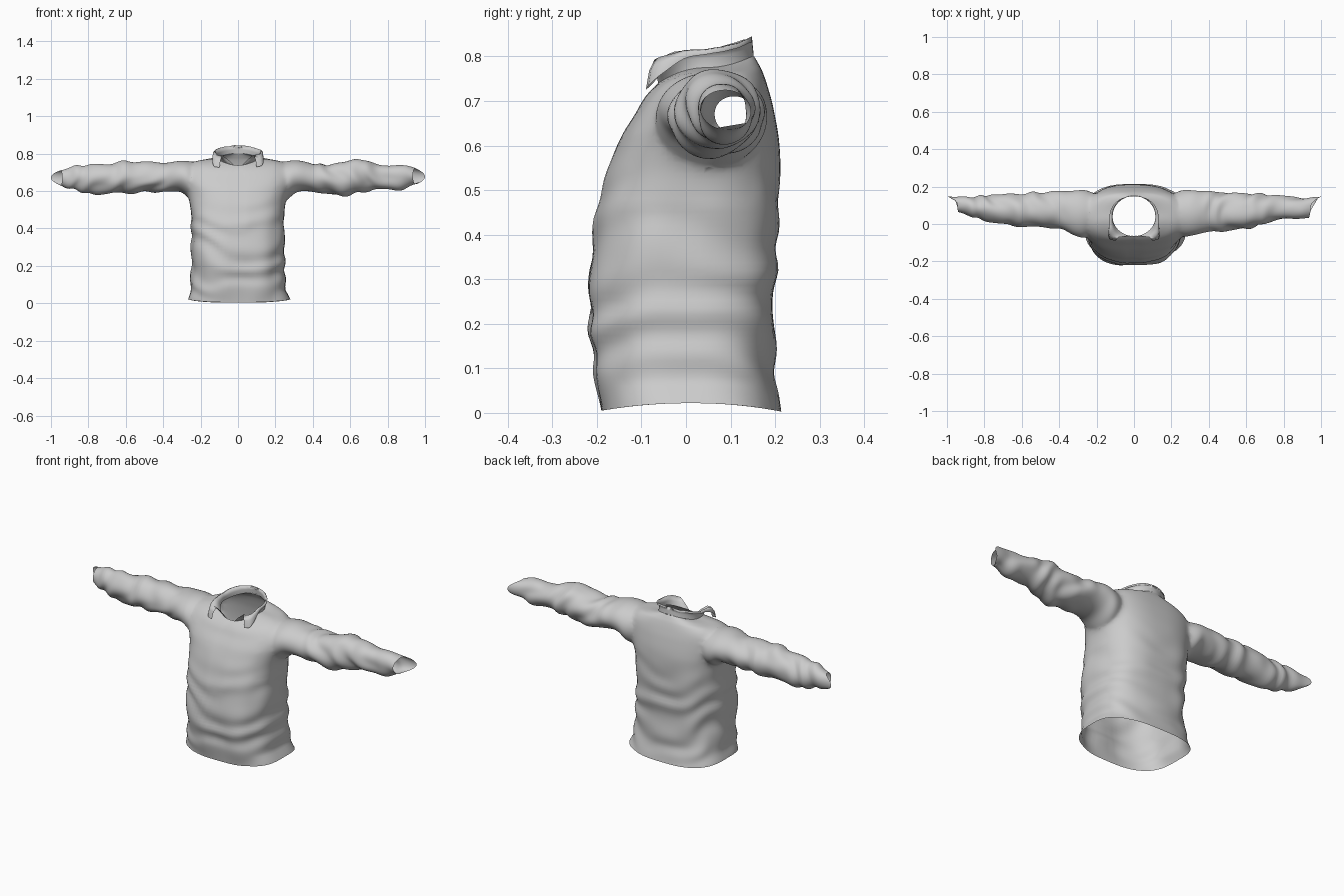
import bpy, bmesh, math
from mathutils import Vector, noise

if "Cube" in bpy.data.objects:
    bpy.data.objects.remove(bpy.data.objects["Cube"])

N = 72  # points around every ring


def resample(rows, steps):
    """Smooth (Catmull-Rom) interpolation between profile rows."""
    out = []
    for i in range(len(rows) - 1):
        p0, p1, p2 = rows[max(i - 1, 0)], rows[i], rows[i + 1]
        p3 = rows[min(i + 2, len(rows) - 1)]
        for k in range(steps):
            t = k / steps
            out.append([0.5 * (2 * b + (c - a) * t + (2 * a - 5 * b + 4 * c - d) * t * t
                               + (3 * b - a - 3 * c + d) * t ** 3)
                        for a, b, c, d in zip(p0, p1, p2, p3)])
    out.append(list(rows[-1]))
    return out


def power(v, e):
    return math.copysign(abs(v) ** e, v)


def section(row, ang):
    """row: axial mid/front/back, cross low/high, y front/back, squareness."""
    mid, front, back, lo, hi, yf, yb, n = row
    c, s = power(math.cos(ang), 2 / n), power(math.sin(ang), 2 / n)
    axial = mid + ((back if s > 0 else front) - mid) * s * s
    return axial, (lo + hi) / 2 + c * (hi - lo) / 2, (yf + yb) / 2 + s * (yb - yf) / 2


def loft(name, rows, place, steps, folds):
    """Closed tube through the rings; each end is a single n-gon."""
    bm = bmesh.new()
    rings = []
    for row in resample(rows, steps):
        centre = place(row[0], (row[3] + row[4]) / 2, (row[5] + row[6]) / 2)
        ring = []
        for k in range(N):
            p = place(*section(row, 2 * math.pi * k / N))
            out = (p - centre).normalized()
            ring.append(bm.verts.new(p + out * folds(p)))
        rings.append(ring)
    for a, b in zip(rings, rings[1:]):
        for k in range(N):
            j = (k + 1) % N
            bm.faces.new((a[k], a[j], b[j], b[k]))
    bm.faces.new(rings[0])
    bm.faces.new(rings[-1])
    bmesh.ops.recalc_face_normals(bm, faces=bm.faces)
    return finish(name, bm)


def finish(name, bm):
    me = bpy.data.meshes.new(name)
    bm.to_mesh(me)
    bm.free()
    for f in me.polygons:
        f.use_smooth = True
    ob = bpy.data.objects.new(name, me)
    bpy.context.collection.objects.link(ob)
    return ob


def torso_folds(p):
    low = max(0.0, min(1.0, (0.62 - p.z) / 0.3)) * min(1.0, p.z / 0.1)
    sag = math.sin(48 * p.z - 70 * p.x * p.x + 5 * p.x + 3 * noise.noise(p * 5))
    f = low * (0.005 * sag + 0.010 * noise.noise(Vector((p.x * 9, p.y * 9, p.z * 3))))
    # hem flares at the corners
    side = max(0.0, abs(p.x) - 0.19) / 0.08
    f += 0.022 * side * max(0.0, 1 - p.z / 0.07) * (1.0 if p.x > 0 else 0.3)
    # shallow front closure crease
    if p.y < 0 and 0.4 < p.z < 0.74:
        f -= 0.004 * math.exp(-(p.x / 0.012) ** 2)
    return f


def sleeve_folds(p):
    a = min(1.0, max(0.0, (abs(p.x) - 0.3) / 0.15)) * min(1.0, (1.0 - abs(p.x)) / 0.1)
    wave = math.sin(46 * abs(p.x) + 26 * p.z - 22 * p.y + 4 * noise.noise(p * 6))
    return max(0.0, a) * (0.005 * wave + 0.008 * noise.noise(p * 11))


# Torso: rings from hem to neckline
torso_rows = [
    (.022, .005, .003, -.262, .265, -.190, .214, 2.9),
    (.060, .060, .060, -.256, .258, -.198, .203, 2.9),
    (.130, .130, .130, -.250, .248, -.208, .197, 2.8),
    (.220, .220, .220, -.248, .248, -.217, .196, 2.7),
    (.320, .320, .320, -.248, .248, -.215, .203, 2.6),
    (.420, .420, .420, -.250, .248, -.207, .208, 2.6),
    (.510, .510, .510, -.255, .252, -.187, .210, 2.6),
    (.590, .575, .600, -.270, .270, -.165, .210, 2.5),
    (.660, .625, .680, -.285, .285, -.143, .197, 2.5),
    (.720, .670, .730, -.280, .280, -.115, .184, 2.5),
    (.755, .700, .765, -.240, .240, -.098, .172, 2.4),
    (.768, .720, .785, -.180, .180, -.083, .162, 2.2),
    (.775, .738, .802, -.116, .116, -.065, .152, 2.0),
]
torso = loft("jacket_body", torso_rows, lambda a, c, y: Vector((c, y, a)), 6, torso_folds)

# Sleeves: rings from inside the shoulder to the slanted cuff
right_rows = [
    (.17, .17, .17, .600, .735, .000, .140, 2),
    (.25, .25, .25, .550, .758, -.065, .180, 2),
    (.31, .31, .31, .592, .765, -.062, .181, 2),
    (.38, .38, .38, .600, .752, -.048, .175, 2),
    (.46, .46, .46, .587, .742, -.038, .167, 2),
    (.56, .56, .56, .576, .752, -.030, .163, 2),
    (.64, .64, .64, .588, .774, -.018, .158, 2),
    (.72, .72, .72, .603, .750, .010, .155, 2),
    (.80, .80, .80, .608, .738, .020, .148, 2),
    (.89, .88, .90, .614, .732, .028, .140, 2),
    (.945, .935, 1.0, .632, .722, .035, .146, 2),
]
left_rows = [
    (.17, .17, .17, .600, .735, .000, .140, 2),
    (.25, .25, .25, .560, .758, -.070, .180, 2),
    (.31, .31, .31, .597, .762, -.065, .180, 2),
    (.40, .40, .40, .594, .752, -.025, .172, 2),
    (.50, .50, .50, .595, .751, -.020, .168, 2),
    (.60, .60, .60, .590, .755, -.015, .162, 2),
    (.70, .70, .70, .588, .746, .002, .156, 2),
    (.80, .80, .80, .587, .740, .022, .150, 2),
    (.89, .88, .90, .608, .728, .045, .140, 2),
    (.945, .94, 1.0, .630, .714, .062, .148, 2),
]
for name, rows, side in (("right_sleeve", right_rows, 1), ("left_sleeve", left_rows, -1)):
    sleeve = loft(name, rows, lambda a, c, y, d=side: Vector((d * a, y, c)), 7, sleeve_folds)
    sleeve.hide_render = True
    mod = torso.modifiers.new(name, 'BOOLEAN')
    mod.operation = 'UNION'
    mod.solver = 'EXACT'
    mod.object = sleeve

# Join body and sleeves, open neck, hem and cuffs, soften the armholes
joined = torso.evaluated_get(bpy.context.evaluated_depsgraph_get())
bm = bmesh.new()
bm.from_mesh(joined.to_mesh())
joined.to_mesh_clear()
bmesh.ops.delete(bm, geom=[f for f in bm.faces if len(f.verts) > 40], context='FACES')
bmesh.ops.remove_doubles(bm, verts=bm.verts, dist=0.003)
armhole = [v for v in bm.verts if 0.2 < abs(v.co.x) < 0.37 and v.co.z > 0.48]
for _ in range(8):
    bmesh.ops.smooth_vert(bm, verts=armhole, factor=0.5,
                          use_axis_x=True, use_axis_y=True, use_axis_z=True)
for o in list(bpy.data.objects):
    bpy.data.objects.remove(o)
finish("jacket_shell", bm)

# Collar: stands up at the back, spreads and folds over at the front points
bm = bmesh.new()
cols = []
COUNT = 48
for i in range(COUNT + 1):
    ang = math.radians(-78 + 336 * i / COUNT)
    z, x, y = section(torso_rows[-1], ang)
    base = Vector((x, y, z))
    w = max(0.0, -math.sin(ang)) ** 2
    sx = math.copysign(min(1.0, abs(x) / 0.03), x)
    wob = 0.006 * noise.noise(base * 22)
    top = base + Vector((sx * (0.006 + 0.07 * w), -0.004 - 0.004 * w, 0.043 + 0.01 * w + wob))
    mid = base.lerp(top, 0.5) - Vector((sx * 0.005, 0, 0))
    flap = top + Vector((sx * (0.008 + 0.012 * w), -0.02 * w, -0.012 - 0.055 * w))
    tip = top.lerp(flap, 0.45) + Vector((sx * 0.005, -0.004 * w, 0.003))
    cols.append([bm.verts.new(p) for p in (base, mid, top, tip, flap)])
for a, b in zip(cols, cols[1:]):
    for k in range(4):
        bm.faces.new((a[k], b[k], b[k + 1], a[k + 1]))
finish("collar", bm)
